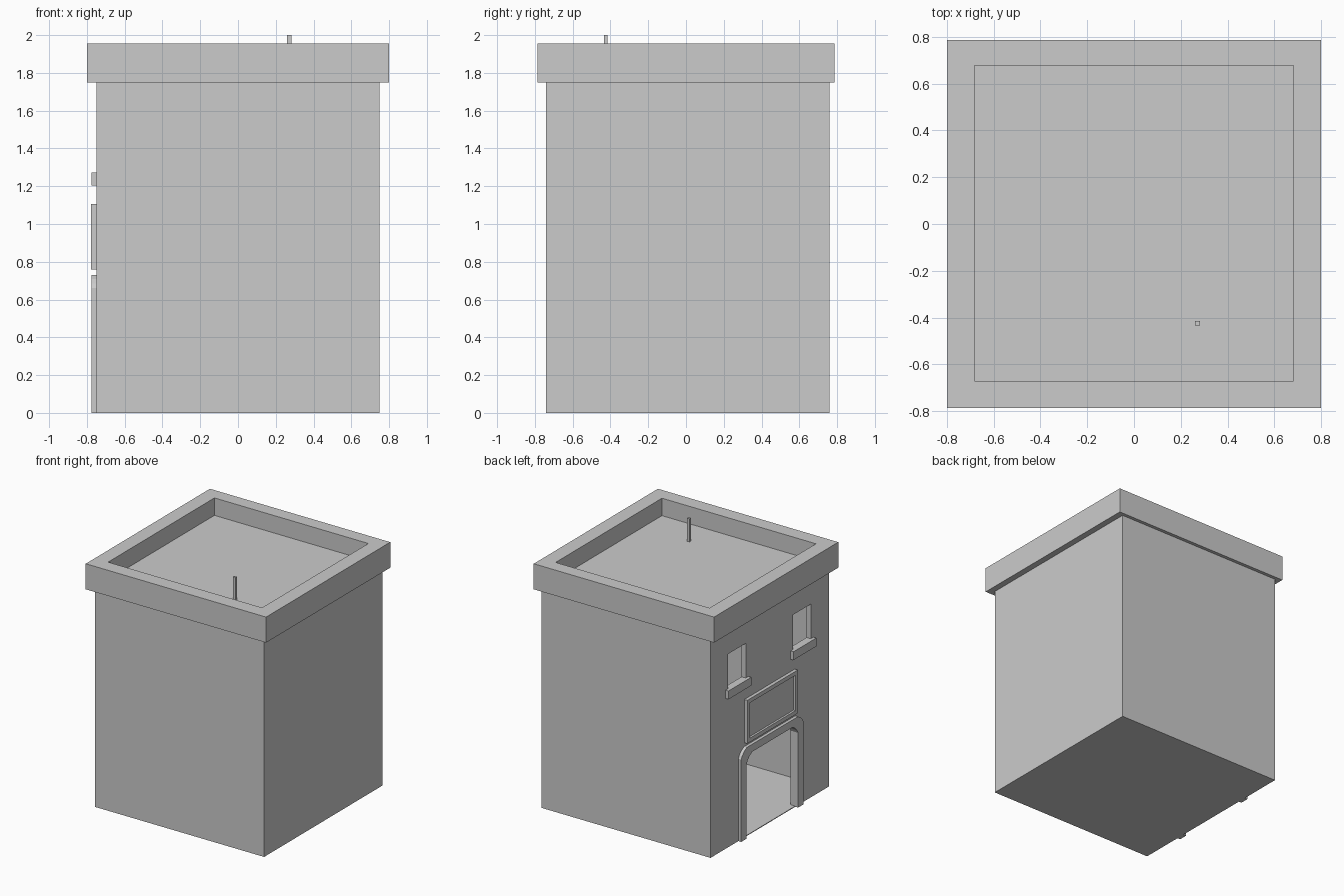
import bpy, bmesh

if "Cube" in bpy.data.objects:
    bpy.data.objects.remove(bpy.data.objects["Cube"])

CY = 0.012  # centre line of the street wall (faces -x)


def make(name, bm):
    bmesh.ops.recalc_face_normals(bm, faces=bm.faces)
    me = bpy.data.meshes.new(name)
    bm.to_mesh(me)
    bm.free()
    ob = bpy.data.objects.new(name, me)
    bpy.context.collection.objects.link(ob)
    return ob


def box(name, x0, x1, y0, y1, z0, z1):
    bm = bmesh.new()
    bmesh.ops.create_cube(bm, size=1)
    for v in bm.verts:
        v.co.x = x0 if v.co.x < 0 else x1
        v.co.y = y0 if v.co.y < 0 else y1
        v.co.z = z0 if v.co.z < 0 else z1
    return make(name, bm)


def prism(name, outline, x0, x1):
    """Extrude a (y, z) outline along x."""
    bm = bmesh.new()
    face = bm.faces.new([bm.verts.new((x0, y, z)) for y, z in outline])
    ext = bmesh.ops.extrude_face_region(bm, geom=[face])
    bmesh.ops.translate(bm, vec=(x1 - x0, 0, 0),
                        verts=[g for g in ext['geom'] if isinstance(g, bmesh.types.BMVert)])
    return make(name, bm)


def cut(ob, cutter):
    mod = ob.modifiers.new("cut", 'BOOLEAN')
    mod.operation = 'DIFFERENCE'
    mod.solver = 'EXACT'
    mod.object = cutter
    cutter.hide_render = True
    bpy.context.view_layer.objects.active = ob
    bpy.ops.object.modifier_apply(modifier=mod.name)
    bpy.data.objects.remove(cutter)


def arch(half, top, bottom):
    """Doorway outline with rounded upper corners."""
    corner = [(0, 0.07), (0.013, 0.045), (0.037, 0.02), (0.07, 0)]
    left = [(-half, bottom)] + [(-half + a, top - b) for a, b in corner]
    right = [(-y, z) for y, z in reversed(left)]
    return [(CY + y, z) for y, z in left + right]


# Hollow building shell with doorway and two window openings
walls = box("walls", -0.75, 0.75, -0.74, 0.76, 0, 1.75)
cut(walls, box("room_cutter", -0.71, 0.71, -0.70, 0.72, 0.006, 1.72))
cut(walls, prism("door_cutter", arch(0.325, 0.67, 0.006), -0.85, -0.65))
for s in (-1, 1):
    y = CY + s * 0.412
    cut(walls, box("window_cutter", -0.85, -0.65, y - 0.114, y + 0.114, 1.27, 1.55))
    box("window_sill", -0.775, -0.745, y - 0.145, y + 0.145, 1.205, 1.272)

# Parapet with recessed roof deck
parapet = box("roof_parapet", -0.8, 0.8, -0.787, 0.787, 1.75, 1.955)
cut(parapet, box("roof_cutter", -0.683, 0.683, -0.671, 0.677, 1.815, 2.1))

# Roof pole
box("roof_pole", 0.26, 0.283, -0.435, -0.415, 1.81, 2.0)

# Door surround
prism("door_surround", arch(0.395, 0.73, 0) + arch(0.325, 0.67, 0)[::-1], -0.775, -0.745)

# Blank sign board with raised border
sign = box("sign_board", -0.777, -0.745, CY - 0.32, CY + 0.32, 0.76, 1.107)
cut(sign, box("sign_cutter", -0.85, -0.76, CY - 0.288, CY + 0.288, 0.792, 1.075))
